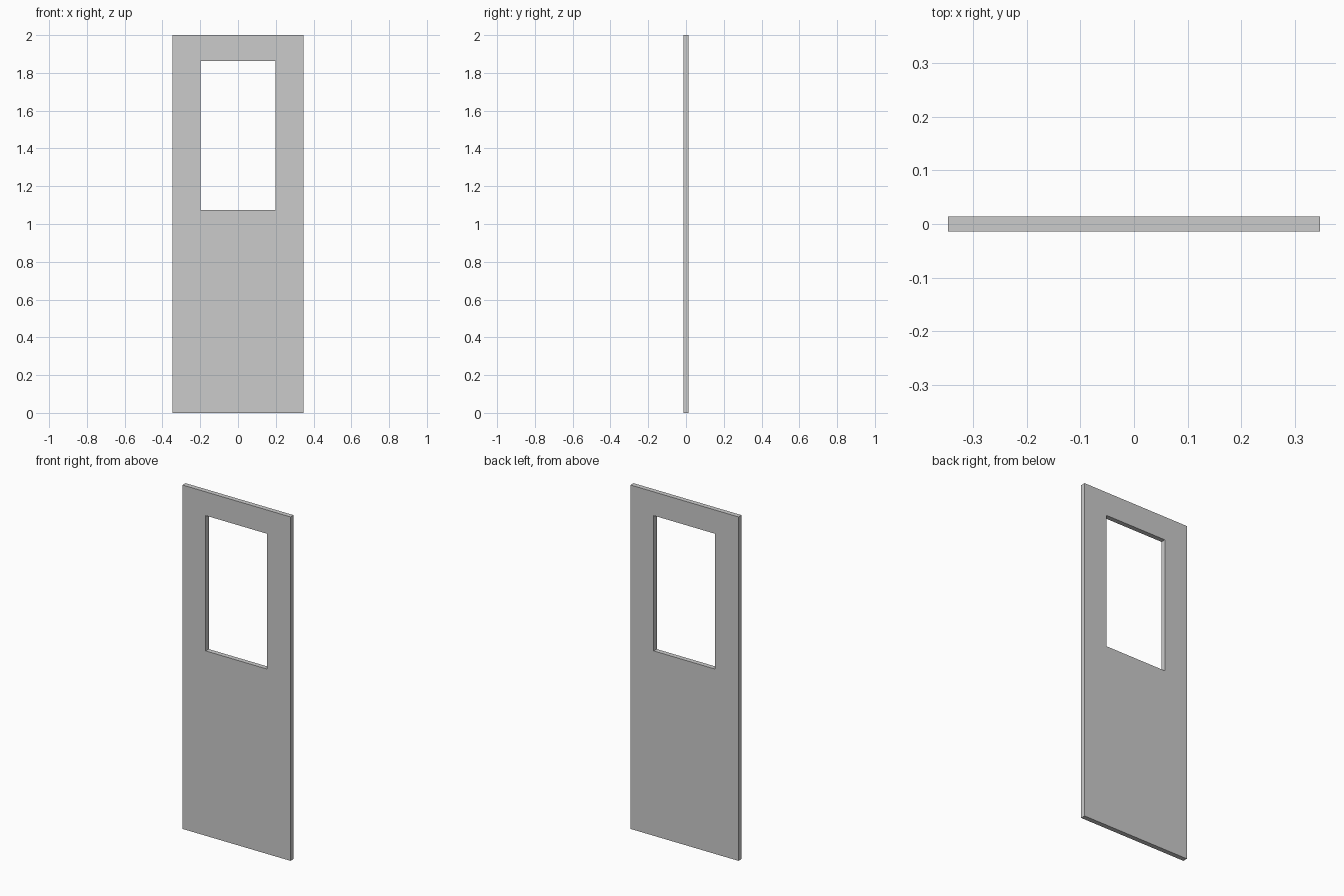
import bpy, bmesh

if "Cube" in bpy.data.objects:
    bpy.data.objects.remove(bpy.data.objects["Cube"])

HALF_W, HEIGHT, THICK = 0.3475, 2.0, 0.028       # door leaf
WIN_HALF_W, WIN_LOW, WIN_HIGH = 0.198, 1.075, 1.862  # window opening


def rectangle(bm, half_w, low, high, y):
    corners = [(-half_w, low), (half_w, low), (half_w, high), (-half_w, high)]
    return [bm.verts.new((x, y, z)) for x, z in corners]


bm = bmesh.new()

# Front face: a ring of four quads around the window opening
outer = rectangle(bm, HALF_W, 0.0, HEIGHT, -THICK / 2)
inner = rectangle(bm, WIN_HALF_W, WIN_LOW, WIN_HIGH, -THICK / 2)
ring = []
for i in range(4):
    j = (i + 1) % 4
    ring.append(bm.faces.new((outer[i], outer[j], inner[j], inner[i])))

# Thickness: keep the front, extrude a copy to the back
result = bmesh.ops.extrude_face_region(bm, geom=ring, use_keep_orig=True)
back = [g for g in result["geom"] if isinstance(g, bmesh.types.BMVert)]
bmesh.ops.translate(bm, verts=back, vec=(0, THICK, 0))
bmesh.ops.recalc_face_normals(bm, faces=bm.faces)

mesh = bpy.data.meshes.new("door_panel")
bm.to_mesh(mesh)
bm.free()
door = bpy.data.objects.new("door_panel", mesh)
bpy.context.collection.objects.link(door)
